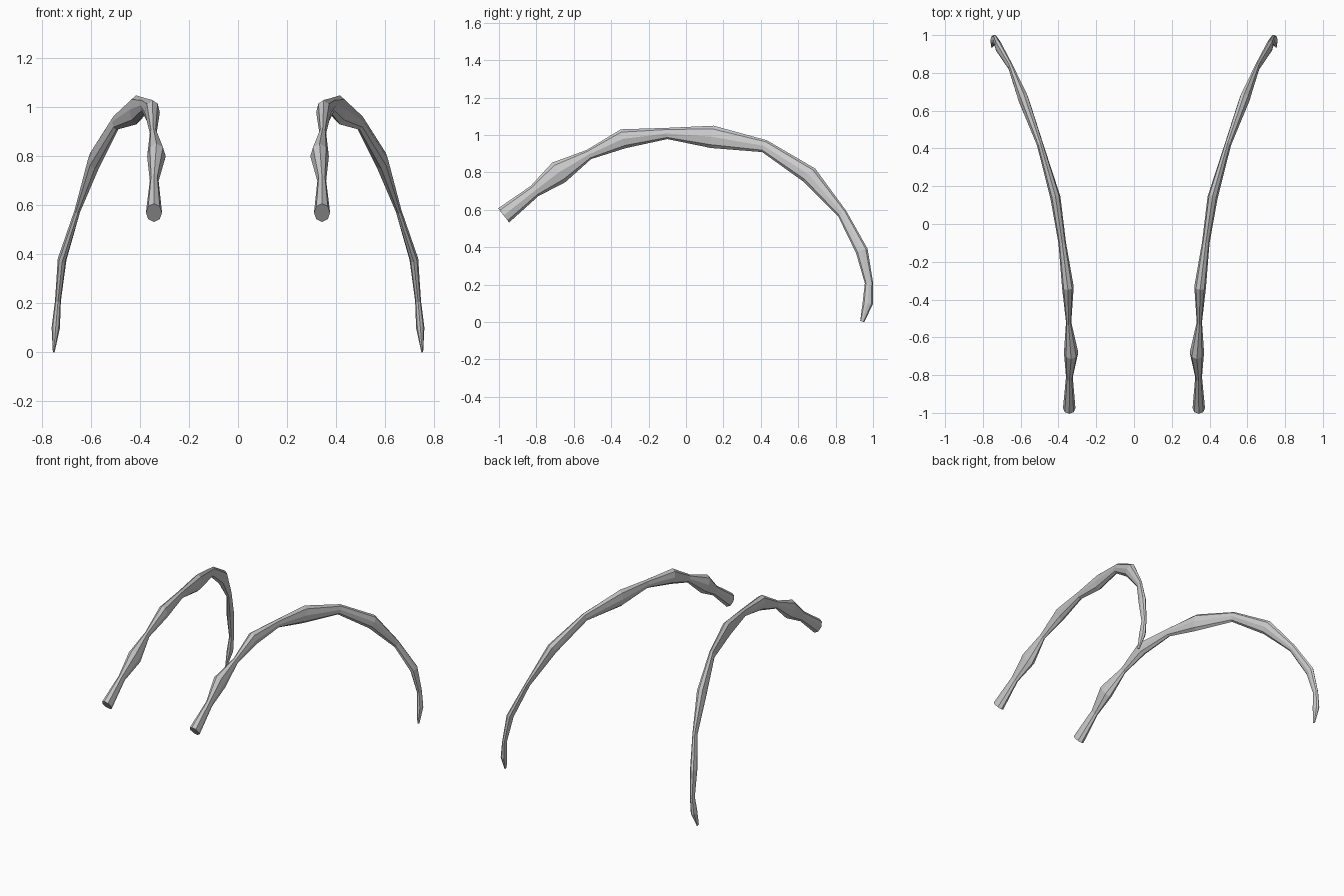
import bpy, bmesh, math
from mathutils import Vector

if "Cube" in bpy.data.objects:
    bpy.data.objects.remove(bpy.data.objects["Cube"])

SIDES = 8

# Arm stations from front end to back tip: x, y, z, half width, half height
STATIONS = [
    (0.343, -0.975, 0.570, 0.033, 0.048),
    (0.342, -0.810, 0.700, 0.018, 0.034),
    (0.333, -0.680, 0.800, 0.038, 0.063),
    (0.346, -0.520, 0.895, 0.014, 0.027),
    (0.350, -0.335, 0.980, 0.031, 0.052),
    (0.380, -0.100, 1.008, 0.020, 0.030),
    (0.416, 0.140, 0.990, 0.027, 0.060),
    (0.497, 0.420, 0.940, 0.017, 0.034),
    (0.585, 0.660, 0.785, 0.028, 0.047),
    (0.655, 0.835, 0.580, 0.012, 0.026),
    (0.718, 0.940, 0.380, 0.018, 0.033),
    (0.735, 0.978, 0.210, 0.012, 0.022),
    (0.744, 0.972, 0.100, 0.017, 0.028),
    (0.752, 0.942, 0.003, 0.004, 0.011),
]


def build_arm(name, side):
    bm = bmesh.new()
    centres = [Vector((side * s[0], s[1], s[2])) for s in STATIONS]
    rings = []
    # Oval rings set square to the path
    for i, (c, s) in enumerate(zip(centres, STATIONS)):
        t = (centres[min(i + 1, len(centres) - 1)] - centres[max(i - 1, 0)]).normalized()
        across = Vector((1, 0, 0))
        across = (across - t * across.dot(t)).normalized()
        up = across.cross(t)
        ring = []
        for k in range(SIDES):
            a = 2 * math.pi * k / SIDES
            ring.append(bm.verts.new(c + across * s[3] * math.cos(a) + up * s[4] * math.sin(a)))
        rings.append(ring)
    # Skin between rings, then end caps
    for r, q in zip(rings, rings[1:]):
        for k in range(SIDES):
            n = (k + 1) % SIDES
            bm.faces.new((r[k], r[n], q[n], q[k]))
    bm.faces.new(rings[0])
    bm.faces.new(rings[-1])
    bmesh.ops.recalc_face_normals(bm, faces=bm.faces)
    mesh = bpy.data.meshes.new(name)
    bm.to_mesh(mesh)
    bm.free()
    bpy.context.collection.objects.link(bpy.data.objects.new(name, mesh))


# Mirrored pair of curved arms
build_arm("right_curved_arm", 1)
build_arm("left_curved_arm", -1)
